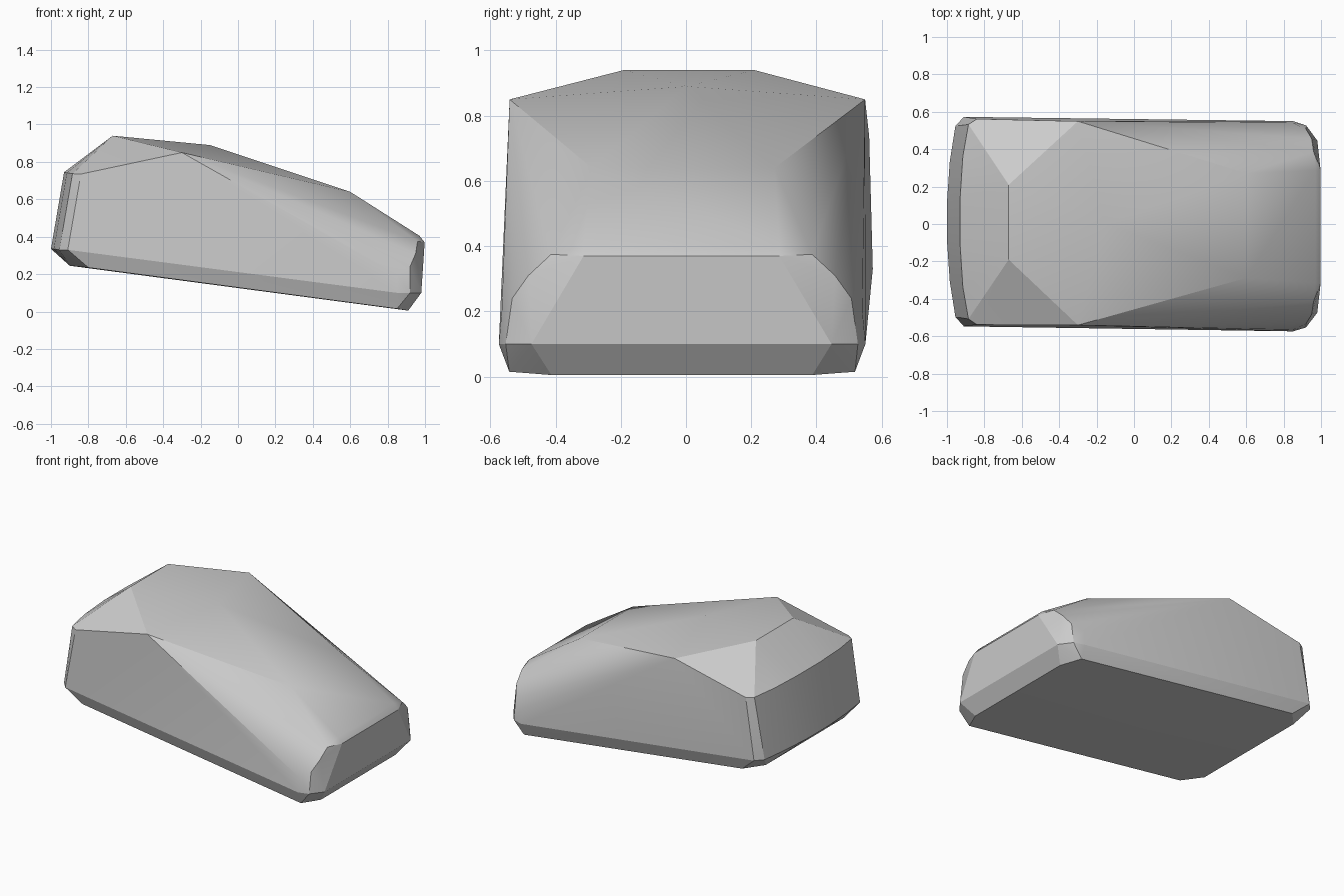
import bpy
import bmesh
import math

cube = bpy.data.objects.get("Cube")
if cube:
    bpy.data.objects.remove(cube, do_unlink=True)

stone = bpy.data.materials.new("stone grey")
stone.use_nodes = True
colour = (0.6, 0.6, 0.6, 1)
stone.diffuse_color = colour
stone.node_tree.nodes["Principled BSDF"].inputs["Base Color"].default_value = colour

# Half outlines of the faceted block
roof = [(-0.67, 0.2, 0.94), (-0.15, 0, 0.89), (-0.3, 0.545, 0.85), (0.6, 0.28, 0.64)]
rear_top = [(-0.93, 0.12, 0.745), (-0.915, 0.35, 0.742), (-0.885, 0.52, 0.737), (-0.84, 0.55, 0.735)]
rear_low = [(-1, 0.1, 0.335), (-0.985, 0.32, 0.335), (-0.955, 0.51, 0.33), (-0.91, 0.56, 0.33)]
base = [(-0.9, 0.42, 0.245), (-0.8, 0.53, 0.235), (0.91, 0.4, 0.005), (0.85, 0.53, 0.015)]
nose = [(0.97, 0.3, 0.405), (0.998, 0.3, 0.37), (0.98, 0.46, 0.1), (0.92, 0.54, 0.1), (0.85, 0.562, 0.1)]
# Rounded shoulder running from the hood into the side wall
shoulder = [(0.96, 0.4, 0.375), (0.95, 0.47, 0.31), (0.92, 0.52, 0.24), (0.85, 0.553, 0.2)]

bm = bmesh.new()
for x, y, z in roof + rear_top + rear_low + base + nose + shoulder:
    for side in ((1, -1) if y else (1,)):
        bm.verts.new((x, side * y - 0.014 * x, z))
hull = bmesh.ops.convex_hull(bm, input=bm.verts)
loose = [v for v in bm.verts if not v.link_faces]
bmesh.ops.delete(bm, geom=loose, context="VERTS")
bmesh.ops.dissolve_limit(bm, angle_limit=math.radians(1), verts=bm.verts, edges=bm.edges)
bmesh.ops.recalc_face_normals(bm, faces=bm.faces)

mesh = bpy.data.meshes.new("boulder")
bm.to_mesh(mesh)
bm.free()
mesh.materials.append(stone)
boulder = bpy.data.objects.new("boulder", mesh)
bpy.context.collection.objects.link(boulder)
bpy.context.view_layer.objects.active = boulder
boulder.select_set(True)
bpy.ops.object.shade_smooth_by_angle(angle=math.radians(20))
